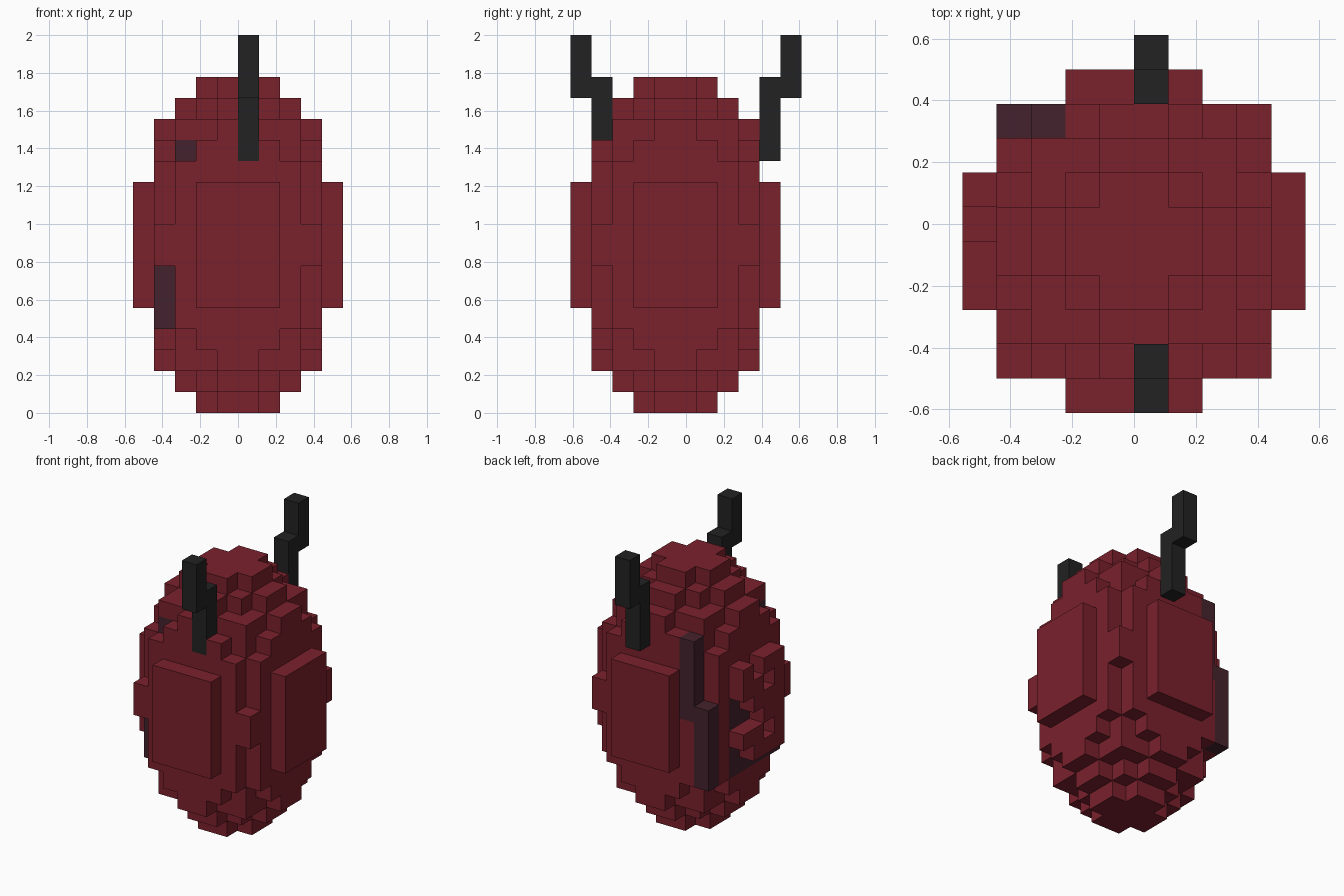
import bpy, bmesh
from mathutils import Vector

cube = bpy.data.objects.get("Cube")
if cube:
    bpy.data.objects.remove(cube, do_unlink=True)

U = 1 / 9                      # edge of one block
OFFSET = Vector((0, -0.5, 0))  # the egg sits half a block forward


def material(name, rgb):
    m = bpy.data.materials.new(name)
    m.use_nodes = True
    col = (*rgb, 1)
    m.diffuse_color = col
    m.node_tree.nodes["Principled BSDF"].inputs["Base Color"].default_value = col
    return m


crimson = material("crimson", (0.195, 0.0152, 0.0252))
plum = material("dark_plum", (0.060, 0.0165, 0.026))
black = material("charcoal", (0.016, 0.016, 0.016))


def box(i, j, k):
    """Set of block cells for three index ranges (end exclusive)."""
    return {(a, b, c) for a in range(*i) for b in range(*j) for c in range(*k)}


def build(name, cells, solid, mat):
    """Skin the exposed sides of a set of blocks and merge flat areas."""
    bm = bmesh.new()
    verts = {}

    def vert(p):
        key = tuple(p)
        if key not in verts:
            verts[key] = bm.verts.new((Vector(key) + OFFSET) * U)
        return verts[key]

    for cell in sorted(cells):
        for axis in range(3):
            for side in (0, 1):
                near = list(cell)
                near[axis] += 2 * side - 1
                if tuple(near) in solid:
                    continue
                b, c = (axis + 1) % 3, (axis + 2) % 3
                corners = []
                for db, dc in ((0, 0), (1, 0), (1, 1), (0, 1)):
                    p = list(cell)
                    p[axis] += side
                    p[b] += db
                    p[c] += dc
                    corners.append(vert(p))
                if not side:
                    corners.reverse()
                bm.faces.new(corners)
    bmesh.ops.dissolve_limit(bm, angle_limit=0.01, verts=bm.verts, edges=bm.edges)
    me = bpy.data.meshes.new(name)
    bm.to_mesh(me)
    bm.free()
    me.materials.append(mat)
    ob = bpy.data.objects.new(name, me)
    bpy.context.collection.objects.link(ob)


# Egg: blocks whose centres lie inside an ellipsoid
egg = {(i, j, k) for (i, j, k) in box((-5, 5), (-5, 5), (0, 16))
       if ((i + .5) ** 2 + (j + .5) ** 2) / 25 + (k - 7.5) ** 2 / 64 <= 1}

# Broken side panel: rows from the top down, columns from back to front
for row, pattern in enumerate(("X.XX", "XX.X", ".XXX", "..XX", "XX.X", ".XXX")):
    for col, mark in enumerate(pattern):
        if mark == ".":
            egg.discard((-5, 1 - col, 10 - row))

# Dark bars running through one side of the egg
bars = box((-4, -3), (-3, 4), (4, 9)) | box((-3, -2), (-3, 4), (8, 13))
bars -= box((-4, -2), (2, 3), (0, 16))

# Stepped horns at the front and back
front_horn = box((0, 1), (-4, -3), (12, 16)) | box((0, 1), (-5, -4), (15, 18))
back_horn = box((0, 1), (4, 5), (12, 16)) | box((0, 1), (5, 6), (15, 18))

solid = egg | bars | front_horn | back_horn
build("egg_shell", egg - bars - front_horn, solid, crimson)
build("side_bars", bars, solid, plum)
build("front_horn", front_horn, solid, black)
build("back_horn", back_horn, solid, black)
